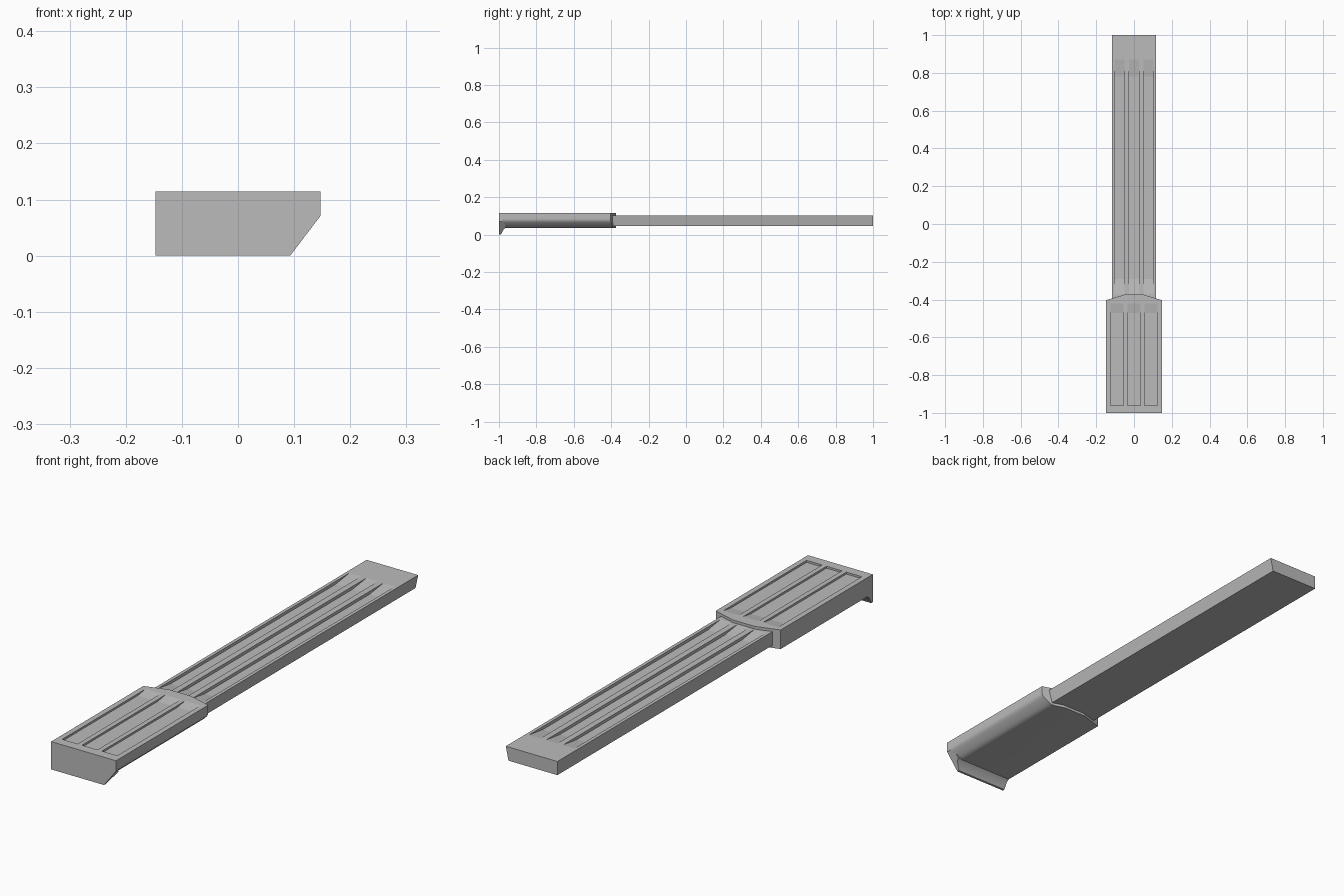
import bpy, bmesh

if "Cube" in bpy.data.objects:
    bpy.data.objects.remove(bpy.data.objects["Cube"], do_unlink=True)

grey = bpy.data.materials.new("plain grey")
grey.use_nodes = True
colour = (0.5, 0.5, 0.5, 1)
grey.diffuse_color = colour
grey.node_tree.nodes["Principled BSDF"].inputs["Base Color"].default_value = colour


def prism(name, profile, to_3d, start, end):
    """Sweep a closed 2D profile between two positions."""
    bm = bmesh.new()
    a, b = [[bm.verts.new(to_3d(p, t)) for p in profile] for t in (start, end)]
    bm.faces.new(a)
    bm.faces.new(b)
    n = len(a)
    for i in range(n):
        j = (i + 1) % n
        bm.faces.new((a[i], a[j], b[j], b[i]))
    bmesh.ops.recalc_face_normals(bm, faces=bm.faces[:])
    mesh = bpy.data.meshes.new(name)
    bm.to_mesh(mesh)
    bm.free()
    obj = bpy.data.objects.new(name, mesh)
    bpy.context.collection.objects.link(obj)
    mesh.materials.append(grey)
    return obj


def along_y(p, t):
    return (p[0], t, p[1])


def along_x(p, t):
    return (t, p[0], p[1])


def along_z(p, t):
    return (p[0], p[1], t)


def boolean(obj, cutter, operation):
    mod = obj.modifiers.new(cutter.name, "BOOLEAN")
    mod.object = cutter
    mod.operation = operation
    mod.solver = "EXACT"
    cutter.hide_render = True
    cutter.hide_viewport = True
    cutter.display_type = "WIRE"


def grooves(obj, profile, centres, width):
    for i, x in enumerate(centres):
        cutter = prism(f"{obj.name}_groove_cutter_{i + 1}", profile, along_x,
                       x - width / 2, x + width / 2)
        boolean(obj, cutter, "DIFFERENCE")


# Long bar, with one side leaning in towards the bottom
bar = prism("long_bar", [(-.117, .047), (.105, .047), (.117, .103), (-.117, .103)],
            along_y, -.42, 1)
grooves(bar, [(-.39, .13), (-.37, .103), (-.29, .091), (.78, .091), (.87, .103), (.89, .13)],
        (-.077, 0, .077), .052)

# Thick end block: rounded lower edge on one side, bowed rear edge
block = prism("end_block", [(-.147, .036), (.098, .036), (.108, .039), (.118, .045),
                            (.14, .066), (.146, .075), (.147, .085),
                            (.147, .114), (-.147, .114)], along_y, -.985, -.3)
bow = prism("rear_bow_cutter", [(-.2, -1.1), (.2, -1.1), (.2, -.418), (.147, -.403),
                                (.05, -.374), (-.05, -.374), (-.147, -.403), (-.2, -.418)],
            along_z, -.1, .2)
boolean(block, bow, "INTERSECT")
grooves(block, [(-.96, .106), (-.47, .106), (-.42, .114), (-.41, .14), (-.96, .14)],
        (-.09, 0, .09), .07)

# Front plate with a downturned lip
lip = prism("front_lip", [(-1, 0), (-.99, 0), (-.975, .028), (-.962, .037),
                          (-.962, .05), (-.985, .07), (-.985, .114), (-1, .114)],
            along_x, -.147, .147)
corner = prism("lip_corner_cutter", [(.093, 0), (.147, .071), (.3, .071), (.3, -.1), (.0166, -.1)],
               along_y, -1.1, -.9)
boolean(lip, corner, "DIFFERENCE")

for obj in (bar, block, lip):
    bpy.ops.object.select_all(action="DESELECT")
    obj.select_set(True)
    bpy.context.view_layer.objects.active = obj
    bpy.ops.object.shade_smooth_by_angle(angle=0.5)
